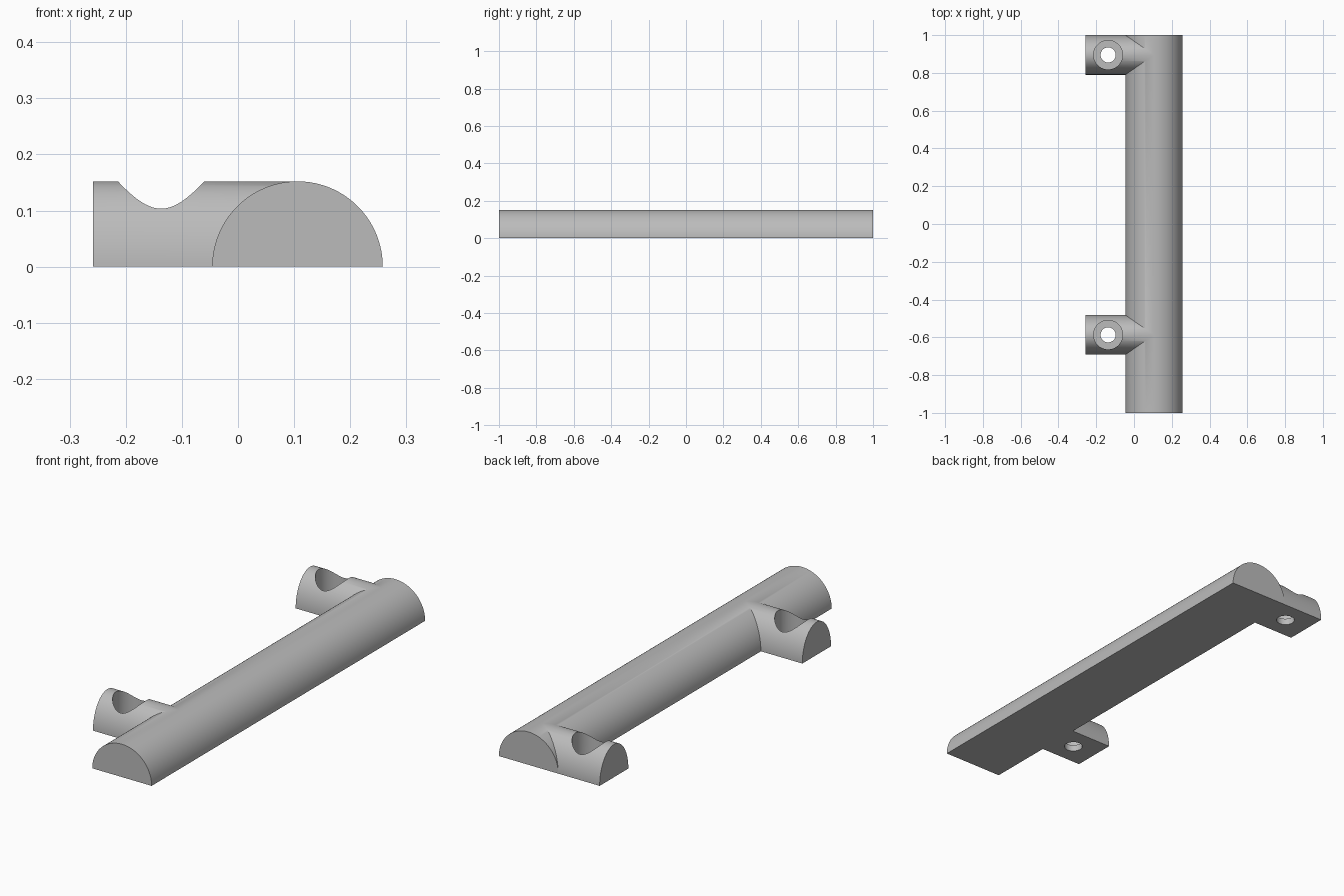
import bpy
import math

cube = bpy.data.objects.get("Cube")
if cube:
    bpy.data.objects.remove(cube)

BAR_X, BAR_R = 0.106, 0.152
TAB_END, TAB_HALF = -0.258, 0.105
HOLE_X, FLOOR_Z = -0.137, 0.03

grey = bpy.data.materials.new("plain grey")
grey.use_nodes = True
colour = (0.5, 0.5, 0.5, 1)
grey.diffuse_color = colour
grey.node_tree.nodes["Principled BSDF"].inputs["Base Color"].default_value = colour


def half_round(name, half_width, start, end, place, steps=64):
    """Solid with a half-elliptical section; place maps (across, along, z) to xyz."""
    arc = [(half_width * math.cos(math.pi * i / steps),
            BAR_R * math.sin(math.pi * i / steps)) for i in range(steps + 1)]
    n = len(arc)
    verts = [place(a, s, z) for s in (start, end) for a, z in arc]
    faces = [(i, (i + 1) % n, n + (i + 1) % n, n + i) for i in range(n)]
    faces += [tuple(reversed(range(n))), tuple(range(n, 2 * n))]
    mesh = bpy.data.meshes.new(name)
    mesh.from_pydata(verts, [], faces)
    obj = bpy.data.objects.new(name, mesh)
    bpy.context.collection.objects.link(obj)
    mesh.materials.append(grey)
    # Make the normals face outward
    select(obj)
    bpy.ops.object.mode_set(mode="EDIT")
    bpy.ops.mesh.select_all(action="SELECT")
    bpy.ops.mesh.normals_make_consistent(inside=False)
    bpy.ops.object.mode_set(mode="OBJECT")
    return obj


def select(obj):
    bpy.ops.object.select_all(action="DESELECT")
    obj.select_set(True)
    bpy.context.view_layer.objects.active = obj


def combine(target, other, operation):
    mod = target.modifiers.new(operation.lower(), "BOOLEAN")
    mod.operation, mod.solver, mod.object = operation, "EXACT", other
    select(target)
    bpy.ops.object.modifier_apply(modifier=mod.name)
    bpy.data.objects.remove(other)


def cutter(radius, bottom, top, y):
    bpy.ops.mesh.primitive_cylinder_add(
        vertices=64, radius=radius, depth=top - bottom,
        location=(HOLE_X, y, (top + bottom) / 2))
    obj = bpy.context.object
    obj.name = "hole_cutter"
    obj.hide_render = True
    obj.data.materials.append(grey)
    return obj


# Long half-round bar
bar = half_round("mounting_bar", BAR_R, -1, 1, lambda a, s, z: (BAR_X + a, s, z))

# Side tabs, each with a counterbored screw hole
for tab_y in (-0.587, 0.895):
    tab = half_round("screw_tab", TAB_HALF, TAB_END, BAR_X,
                     lambda a, s, z: (s, tab_y + a, z))
    combine(tab, cutter(0.077, FLOOR_Z, 0.3, tab_y), "DIFFERENCE")
    combine(tab, cutter(0.04, -0.1, 0.2, tab_y), "DIFFERENCE")
    combine(bar, tab, "UNION")

select(bar)
bpy.ops.object.shade_smooth_by_angle(angle=math.radians(30))
